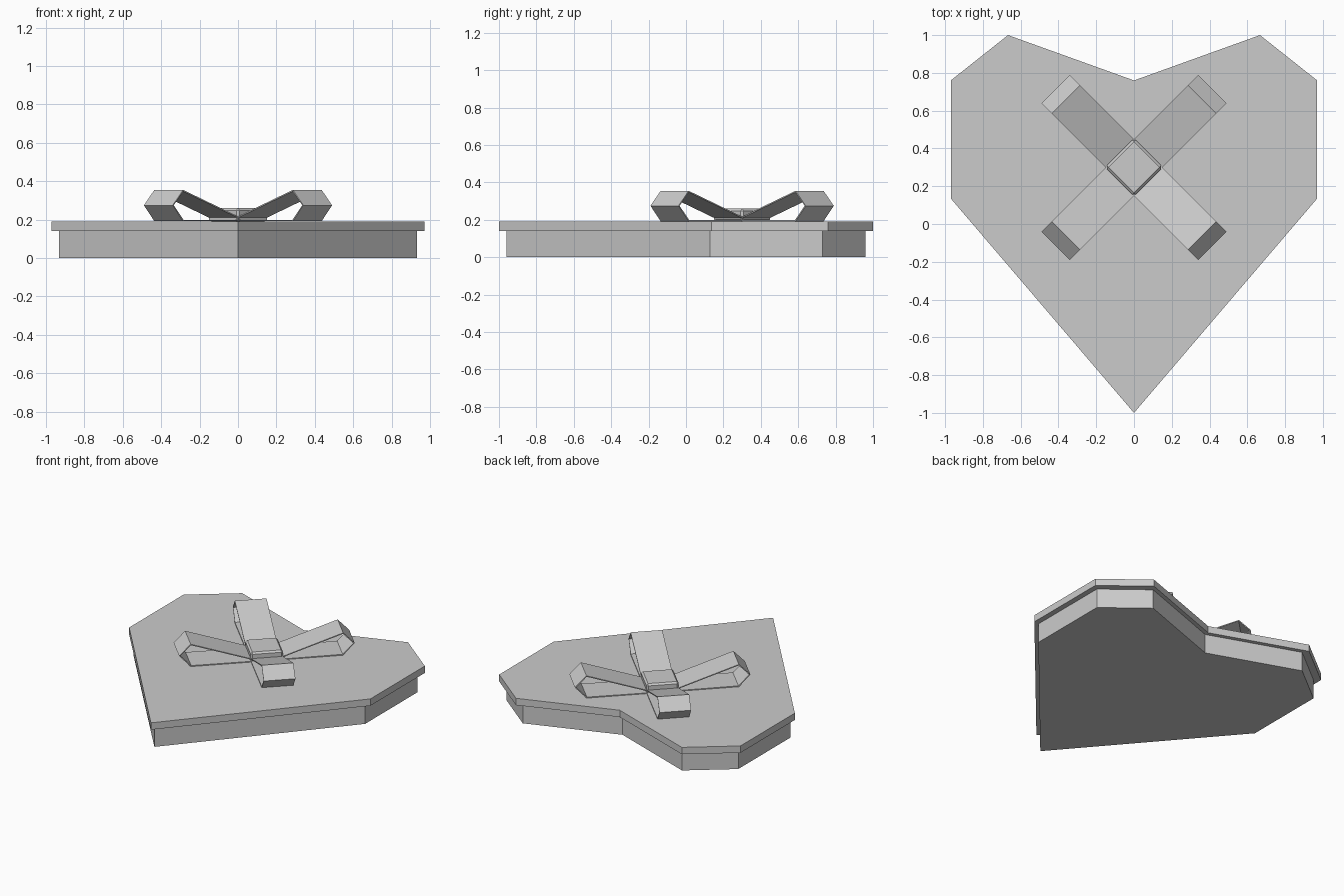
import bpy, bmesh, math

cube = bpy.data.objects.get("Cube")
if cube:
    bpy.data.objects.remove(cube, do_unlink=True)

grey = bpy.data.materials.new("plain_grey")
grey.use_nodes = True
grey.diffuse_color = (0.6, 0.6, 0.6, 1)
grey.node_tree.nodes["Principled BSDF"].inputs["Base Color"].default_value = (0.6, 0.6, 0.6, 1)

BOW_Y = 0.3       # bow centre
LID_TOP = 0.19


def add_object(name, bm):
    mesh = bpy.data.meshes.new(name)
    bm.to_mesh(mesh)
    bm.free()
    mesh.materials.append(grey)
    obj = bpy.data.objects.new(name, mesh)
    bpy.context.collection.objects.link(obj)
    return obj


def heart_slab(name, scale, z0, z1):
    """Extruded heart, mirrored from its right-hand half outline."""
    half = [(0, -1), (0.97, 0.135), (0.97, 0.76), (0.667, 1), (0, 0.76)]
    outline = half + [(-x, y) for x, y in half[-2:0:-1]]
    bm = bmesh.new()
    base = bm.faces.new([bm.verts.new((x * scale, y * scale, z0)) for x, y in outline])
    top = bmesh.ops.extrude_face_region(bm, geom=[base])["geom"]
    bmesh.ops.translate(bm, vec=(0, 0, z1 - z0),
                        verts=[v for v in top if isinstance(v, bmesh.types.BMVert)])
    bmesh.ops.recalc_face_normals(bm, faces=bm.faces)
    return add_object(name, bm)


def bow_loop(name, angle):
    """Folded ribbon band, open at both sides, pointing out from the knot."""
    profile = [(0.1, 0.215), (0.51, 0.355), (0.587, 0.275), (0.51, 0.192), (0.1, 0.192)]
    w = 0.106
    bm = bmesh.new()
    rows = [(bm.verts.new((r, -w, z)), bm.verts.new((r, w, z))) for r, z in profile]
    for a, b in zip(rows, rows[1:] + rows[:1]):
        bm.faces.new((a[0], b[0], b[1], a[1]))
    obj = add_object(name, bm)
    obj.location = (0, BOW_Y, 0)
    obj.rotation_euler.z = angle
    solid = obj.modifiers.new("ribbon_thickness", "SOLIDIFY")
    solid.thickness = 0.008
    solid.offset = -1


# Box and overhanging lid
heart_slab("box_body", 0.96, 0, 0.14)
heart_slab("lid", 1, 0.14, LID_TOP)

# Four ribbon loops on the diagonals
for i, name in enumerate(("back_left", "back_right", "front_right", "front_left")):
    bow_loop(name + "_bow_loop", math.radians(45 + 90 * i))

# Bevelled knot in the middle
bm = bmesh.new()
bmesh.ops.create_cube(bm, size=1)
bmesh.ops.scale(bm, vec=(0.216, 0.216, 0.07), verts=bm.verts)
bmesh.ops.bevel(bm, geom=bm.edges[:], offset=0.012, segments=1, affect="EDGES")
knot = add_object("knot", bm)
knot.location = (0, BOW_Y, LID_TOP + 0.035)
knot.rotation_euler.z = math.radians(45)
